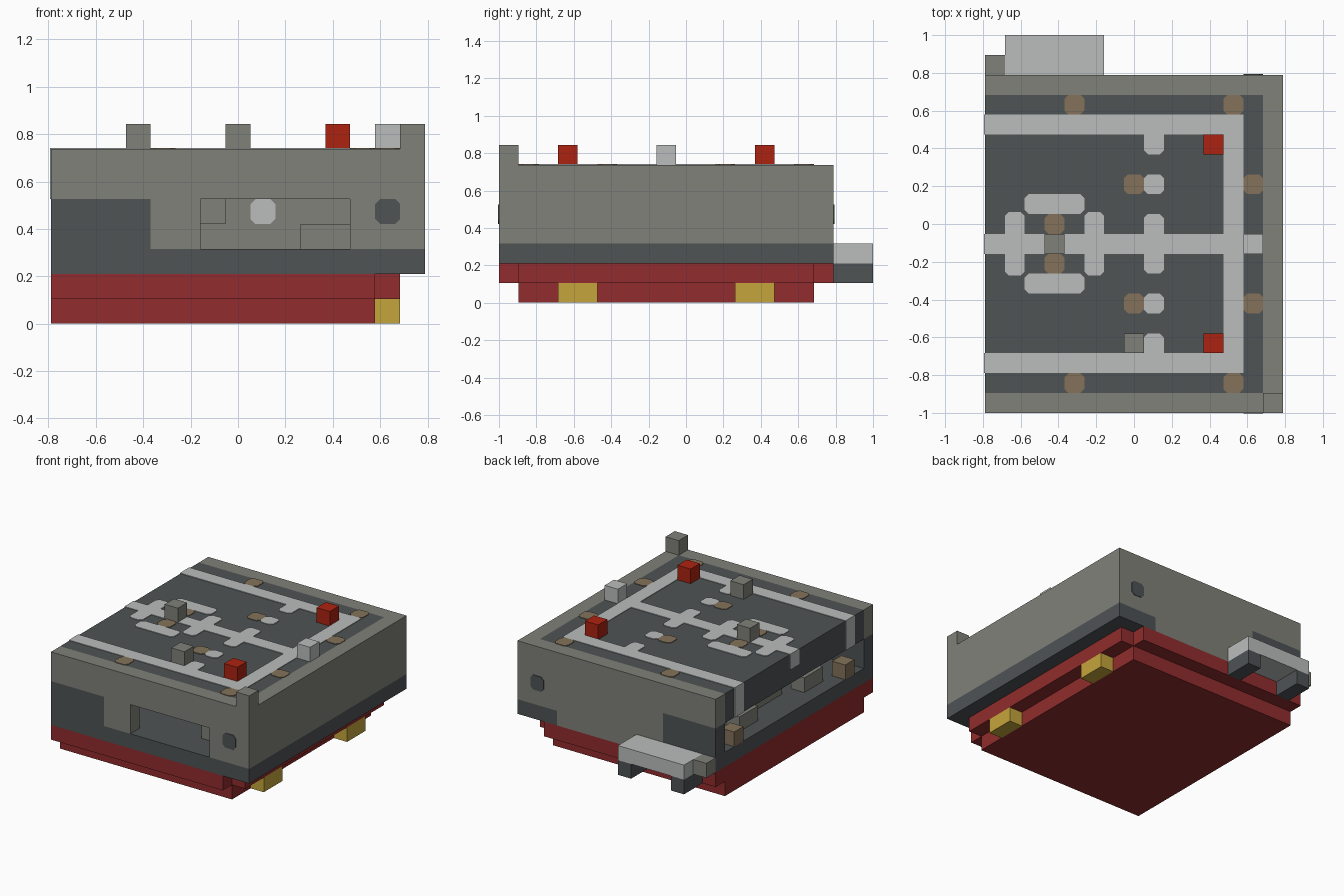
import bpy, bmesh
from mathutils import Vector

cube = bpy.data.objects.get("Cube")
if cube:
    bpy.data.objects.remove(cube, do_unlink=True)

U = 2 / 19   # block size; parts are placed on a block grid of 15 x 19 x 8
T = 0.04     # plate thickness in blocks


def material(name, rgb):
    m = bpy.data.materials.new(name)
    m.use_nodes = True
    lin = [(c / 255 / 12.92 if c < 11 else ((c / 255 + 0.055) / 1.055) ** 2.4) for c in rgb]
    m.diffuse_color = (*lin, 1)
    m.node_tree.nodes["Principled BSDF"].inputs["Base Color"].default_value = (*lin, 1)
    return m


GREY = material("stone grey", (128, 129, 121))
DARK = material("dark slate", (78, 83, 85))
LIGHT = material("light grey", (187, 189, 189))
MAROON = material("dark red", (145, 44, 45))
RED = material("bright red", (172, 34, 17))
GOLD = material("gold", (197, 165, 60))
BROWN = material("brown", (131, 114, 90))


def box(name, mat, x, y, z, chamfer=None):
    """Box between grid coordinates; chamfer cuts the edges along that axis."""
    lo = Vector((x[0] - 7.5, y[0] - 9.5, z[0])) * U
    hi = Vector((x[1] - 7.5, y[1] - 9.5, z[1])) * U
    bm = bmesh.new()
    bmesh.ops.create_cube(bm, size=1)
    for v in bm.verts:
        v.co = [(a + b) / 2 + c * (b - a) for a, b, c in zip(lo, hi, v.co)]
    if chamfer is not None:
        edges = [e for e in bm.edges
                 if abs((e.verts[0].co - e.verts[1].co).normalized()[chamfer]) > 0.9]
        bmesh.ops.bevel(bm, geom=edges, offset=0.2 * U, segments=1, affect='EDGES')
    mesh = bpy.data.meshes.new(name)
    bm.to_mesh(mesh)
    bm.free()
    mesh.materials.append(mat)
    ob = bpy.data.objects.new(name, mesh)
    bpy.context.collection.objects.link(ob)
    return ob


def cell(name, mat, i, j, k):
    return box(name, mat, (i, i + 1), (j, j + 1), (k, k + 1))


def roof_plate(name, mat, x, y, chamfer=2):
    return box(name, mat, x, y, (7, 7 + T), chamfer)


# Stepped base with side feet
box("base_lower", MAROON, (0, 13), (1, 16), (0, 1))
box("base_upper", MAROON, (0, 13), (0, 17), (1, 2))
box("base_side_step", MAROON, (13, 14), (1, 16), (1, 2))
for j in (3, 12):
    box("side_foot", GOLD, (13, 14), (j, j + 2), (0, 1))

# Floor and the grey sill under the back wall
box("floor", DARK, (0, 15), (0, 16), (2, 3))
box("floor_back_left", DARK, (12, 15), (16, 17), (2, 3))
box("floor_back_right", DARK, (0, 4), (16, 17), (2, 3))
box("back_sill", GREY, (4, 12), (16, 17), (2, 3))

# Walls; the -x side stays open
box("side_wall", GREY, (14, 15), (0, 17), (3, 7))
for name, j in (("front", 0), ("back", 16)):
    row = (j, j + 1)
    box(name + "_wall_dark", DARK, (0, 4), row, (3, 5))
    box(name + "_wall_top", GREY, (0, 14), row, (5, 7))
box("front_wall_right", GREY, (4, 6), (0, 1), (3, 5))
box("front_wall_left", GREY, (12, 14), (0, 1), (3, 5))
box("back_wall", GREY, (4, 14), (16, 17), (3, 5))
box("front_port", DARK, (13, 14), (-T, 0), (4, 5), 1)
box("back_port", DARK, (13, 14), (17, 17 + T), (4, 5), 1)
box("inner_lamp", LIGHT, (8, 9), (16 - T, 16), (4, 5), 1)

# Roof slab with light stripes wrapping over its open edge
box("roof", DARK, (0, 14), (1, 16), (5, 7))
for j, bottom in ((2, 5), (8, 6), (14, 5)):
    box("edge_stripe", LIGHT, (-T, 0), (j, j + 1), (bottom, 7 + T))

# Main light stripes on the roof
for j in (2, 14):
    roof_plate("long_stripe", LIGHT, (0, 13), (j, j + 1), None)
roof_plate("cross_stripe", LIGHT, (12, 13), (3, 14), None)
roof_plate("centre_stripe_front", LIGHT, (0, 3), (8, 9), None)
roof_plate("centre_stripe_rear", LIGHT, (4, 14), (8, 9), None)

# Light stubs and ring pieces, mirrored about the centre stripe
for s in (-1, 1):
    def span(a, b):
        return tuple(sorted((8.5 + s * a, 8.5 + s * b)))
    roof_plate("ring_bar", LIGHT, (2, 5), span(1.5, 2.5))
    roof_plate("ring_outer", LIGHT, (1, 2), span(0.3, 1.6))
    roof_plate("ring_inner", LIGHT, (5, 6), span(0.3, 1.6))
    roof_plate("near_stub", LIGHT, (8, 9), span(0.3, 1.5))
    roof_plate("middle_spot", LIGHT, (8, 9), span(2.5, 3.5))
    roof_plate("far_stub", LIGHT, (8, 9), span(4.5, 5.7))
    roof_plate("ring_spot", BROWN, (3, 4), span(0.5, 1.5))
    roof_plate("middle_brown_spot", BROWN, (7, 8), span(2.5, 3.5))
    roof_plate("side_brown_spot", BROWN, (13, 14), span(2.5, 3.5))
    for i in (4, 12):
        roof_plate("rim_brown_spot", BROWN, (i, i + 1), span(6.5, 7.5))

# Blocks standing on the roof
for i, j, mat in ((11, 3, RED), (11, 13, RED), (7, 3, GREY), (3, 8, GREY),
                  (13, 8, LIGHT), (14, 0, GREY)):
    cell("roof_block", mat, i, j, 7)

# Interior furniture
for j in (2, 14):
    cell("brown_seat", BROWN, 0, j, 3)
for j in (4, 11):
    box("console", GREY, (1, 2), (j, j + 2), (3, 4))
    cell("console_top", GREY, 2, j, 4)
    cell("console_stand", GREY, 2, j, 3)
box("centre_table", GREY, (2, 4), (7, 10), (3, 4))
box("window_bench", GREY, (10, 12), (2, 4), (3, 4))
cell("hanging_box", GREY, 6, 3, 4)

# Back platform on two legs with a small side block
box("platform", LIGHT, (1, 6), (17, 19), (2, 3))
for i in (1, 5):
    box("platform_leg", DARK, (i, i + 1), (17, 19), (1, 2))
cell("platform_side_block", GREY, 0, 17, 2)
